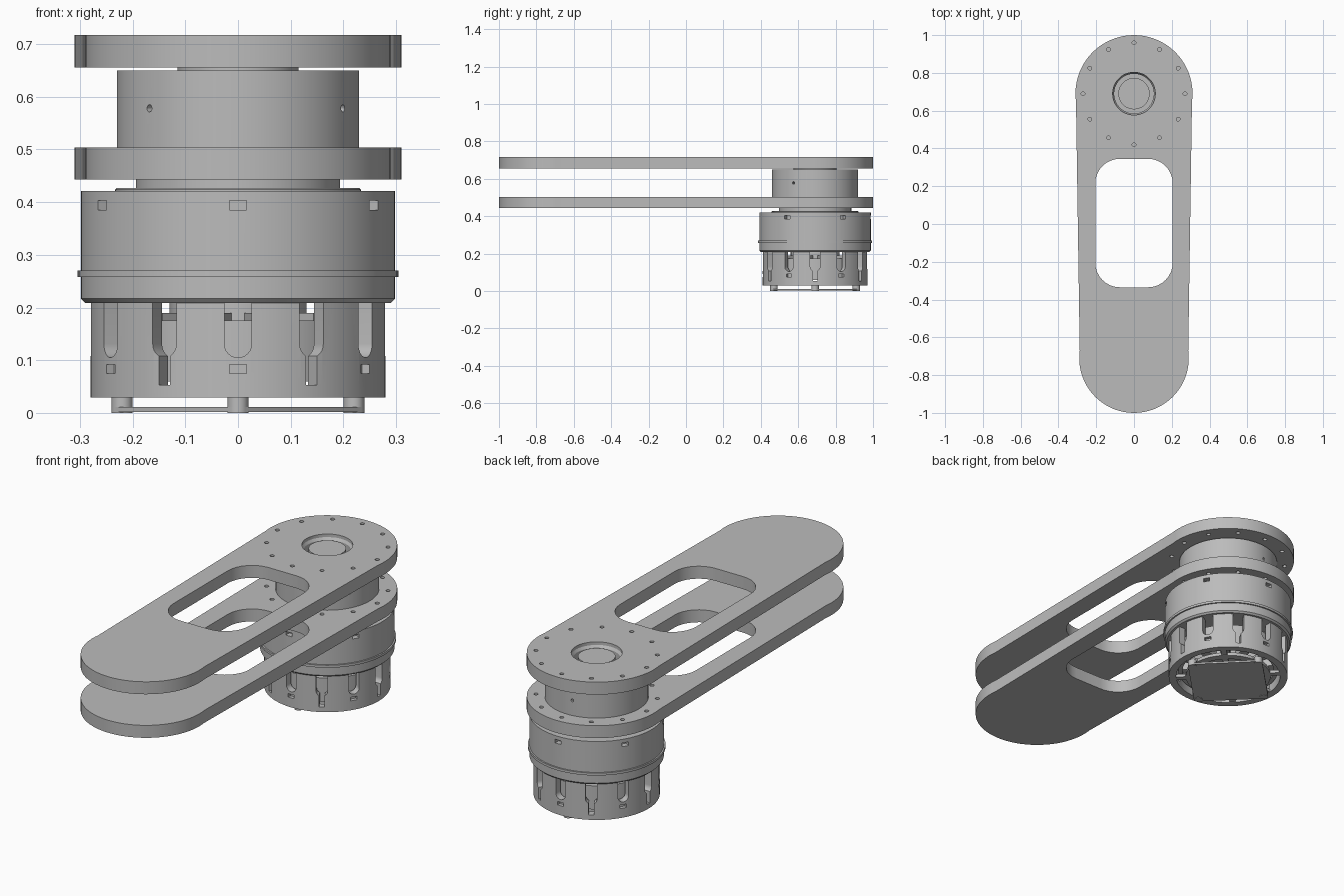
import bpy, bmesh
from math import sin, cos, pi, radians
from mathutils import Matrix, Vector

if "Cube" in bpy.data.objects:
    bpy.data.objects.remove(bpy.data.objects["Cube"])

AXIS = Vector((0, 0.69, 0))          # motor axis
grey = bpy.data.materials.new("machined grey")
grey.use_nodes = True
grey.diffuse_color = (0.5, 0.5, 0.5, 1)
grey.node_tree.nodes["Principled BSDF"].inputs["Base Color"].default_value = (0.5, 0.5, 0.5, 1)


def finish(name, bm, offset=AXIS):
    bmesh.ops.recalc_face_normals(bm, faces=bm.faces)
    bmesh.ops.translate(bm, verts=bm.verts, vec=offset)
    mesh = bpy.data.meshes.new(name)
    bm.to_mesh(mesh)
    bm.free()
    mesh.materials.append(grey)
    ob = bpy.data.objects.new(name, mesh)
    bpy.context.collection.objects.link(ob)
    return ob


def arc(cx, cy, r, a0, a1, n):
    return [(cx + r * cos(radians(a0 + (a1 - a0) * i / n)),
             cy + r * sin(radians(a0 + (a1 - a0) * i / n))) for i in range(n + 1)]


def prism(bm, pts, z0, z1, matrix=Matrix()):
    face = bm.faces.new([bm.verts.new((x, y, z0)) for x, y in pts])
    top = bmesh.ops.extrude_face_region(bm, geom=[face])["geom"]
    moved = [v for v in top if isinstance(v, bmesh.types.BMVert)]
    bmesh.ops.translate(bm, verts=moved, vec=(0, 0, z1 - z0))
    bmesh.ops.transform(bm, matrix=matrix, verts=list(face.verts) + moved)


def disc(bm, x, y, r, z0, z1, n=16):
    prism(bm, arc(x, y, r, 0, 360, n)[:-1], z0, z1)


def lathe(name, profile, closed=False, n=72):
    """Revolve an (r, z) profile; open ones start and end on the axis."""
    bm = bmesh.new()
    verts = [bm.verts.new((r, 0, z)) for r, z in profile]
    edges = [bm.edges.new(p) for p in zip(verts, verts[1:])]
    if closed:
        edges.append(bm.edges.new((verts[-1], verts[0])))
    bmesh.ops.spin(bm, geom=verts + edges, cent=(0, 0, 0), axis=(0, 0, 1), angle=2 * pi, steps=n)
    bmesh.ops.remove_doubles(bm, verts=bm.verts, dist=1e-4)
    return finish(name, bm)


def radial(degrees):
    """Local x becomes sideways, y becomes up, z becomes outward at the angle."""
    a = radians(degrees)
    return Matrix(((-sin(a), 0, cos(a), 0), (cos(a), 0, sin(a), 0), (0, 1, 0, 0), (0, 0, 0, 1)))


def cut(ob, bm, offset=AXIS):
    cutter = finish("cutter", bm, offset)
    cutter.hide_render = True
    mod = ob.modifiers.new("cut", "BOOLEAN")
    mod.operation, mod.solver, mod.object = "DIFFERENCE", "EXACT", cutter
    bpy.context.view_layer.objects.active = ob
    bpy.ops.object.modifier_apply(modifier=mod.name)
    bpy.data.objects.remove(cutter)


def box(x, y0, y1):
    return [(-x, y0), (x, y0), (x, y1), (-x, y1)]


# Arm plates: big and small round ends, eased straight sides, window and holes
def arm_plate(name, z0, z1, bore):
    bm = bmesh.new()
    outline = arc(0, 0.69, 0.31, -8, 188, 40) + arc(0, -0.71, 0.29, 172, 368, 40)
    prism(bm, outline, z0, z1)
    sides = [e for e in bm.edges if e.calc_length() > 1]
    bmesh.ops.bevel(bm, geom=sides, offset=0.012, segments=3, profile=0.5, affect="EDGES")
    plate = finish(name, bm, Vector())
    holes = bmesh.new()
    r = 0.13
    window = []
    for sx, sy, a in ((1, 1, 0), (-1, 1, 90), (-1, -1, 180), (1, -1, 270)):
        window += arc(sx * (0.205 - r), 0.005 + sy * (0.34 - r), r, a, a + 90, 8)
    prism(holes, window, z0 - 0.02, z1 + 0.02)
    for k in range(12):
        a = k * pi / 6
        disc(holes, 0.27 * cos(a), 0.69 + 0.27 * sin(a), 0.01, z0 - 0.02, z1 + 0.02)
    if bore:
        disc(holes, 0, 0.69, 0.113, z0 - 0.02, z1 + 0.02, 48)
    cut(plate, holes, Vector())


arm_plate("upper_arm_plate", 0.656, 0.717, True)
arm_plate("lower_arm_plate", 0.443, 0.504, False)

# Drum between the plates, with its neck and small set-screw holes
drum = lathe("spacer_drum", [(0, 0.5), (0.23, 0.5), (0.23, 0.65), (0, 0.65)])
bm = bmesh.new()
for angle in (-30, 223, 97):
    prism(bm, arc(0, 0.578, 0.007, 0, 360, 12)[:-1], 0.19, 0.26, radial(angle))
cut(drum, bm)
lathe("neck", [(0, 0.645), (0.083, 0.645), (0.083, 0.7), (0, 0.7)])
lathe("bore_lip", [(0.105, 0.648), (0.115, 0.648), (0.115, 0.705), (0.105, 0.69)], True)

# Output hub under the lower plate
lathe("output_hub", [(0, 0.415), (0.233, 0.415), (0.233, 0.424), (0.23, 0.427),
                     (0.194, 0.427), (0.194, 0.445), (0, 0.445)])

# Gear housing with its flange ring and square sockets
housing = lathe("gear_housing", [(0, 0.209), (0.29, 0.209), (0.298, 0.217), (0.298, 0.258),
                                 (0.305, 0.258), (0.305, 0.27), (0.298, 0.27),
                                 (0.298, 0.421), (0, 0.421)])
bm = bmesh.new()
for k in range(6):
    prism(bm, box(0.016, 0.385, 0.403), 0.27, 0.32, radial(30 + 60 * k))
cut(housing, bm)

# Vented motor shell: alternating round slots and slots with a narrow tail
shell = lathe("motor_shell", [(0.245, 0.029), (0.28, 0.029), (0.28, 0.212), (0.245, 0.212)], True)
bm = bmesh.new()
for k in range(12):
    w = 0.026
    bottom = arc(0, 0.131, w, 180, 360, 12)
    if k % 2 == 0:
        tail = [(-0.012, 0.108), (-0.012, 0.053), (0.012, 0.053), (0.012, 0.108)]
        bottom = bottom[:5] + tail + bottom[8:]
    else:
        prism(bm, box(0.016, 0.075, 0.092), 0.262, 0.32, radial(30 * k))
    prism(bm, bottom + [(w, 0.209), (-w, 0.209)], 0.2, 0.32, radial(30 * k))
cut(shell, bm)

# Stator inside the shell: core plus twelve wound teeth
lathe("stator_core", [(0, 0.06), (0.13, 0.06), (0.13, 0.21), (0, 0.21)])
lathe("stator_ring", [(0.215, 0.06), (0.235, 0.06), (0.235, 0.175), (0.215, 0.175)], True)
bm = bmesh.new()
for k in range(12):
    prism(bm, box(0.022, 0.065, 0.19), 0.12, 0.225, radial(15 + 30 * k))
finish("stator_teeth", bm)

# Bottom spider with ring, spokes and round feet
lathe("spider_ring", [(0.165, 0.029), (0.2, 0.029), (0.2, 0.045), (0.165, 0.045)], True)
bm = bmesh.new()
for k in range(8):
    prism(bm, box(0.014, 0.03, 0.045), 0.12, 0.25, radial(45 * k))
finish("spider_spokes", bm)
bm = bmesh.new()
for k in range(4):
    a = k * pi / 2
    disc(bm, 0.22 * cos(a), 0.22 * sin(a), 0.02, 0, 0.032, 20)
finish("feet", bm)

# Diamond-set square circuit board with rounded corners
bm = bmesh.new()
board = []
for k in range(4):
    a = k * pi / 2
    board += arc(0.22 * cos(a), 0.22 * sin(a), 0.02, 90 * k - 45, 90 * k + 45, 6)
prism(bm, board, 0.002, 0.011)
finish("base_board", bm)

# Smooth shading with crisp edges
bpy.ops.object.select_all(action="DESELECT")
for ob in bpy.context.collection.objects:
    if ob.type == "MESH" and grey.name in ob.data.materials:
        ob.select_set(True)
        bpy.context.view_layer.objects.active = ob
bpy.ops.object.shade_smooth_by_angle(angle=radians(30))
